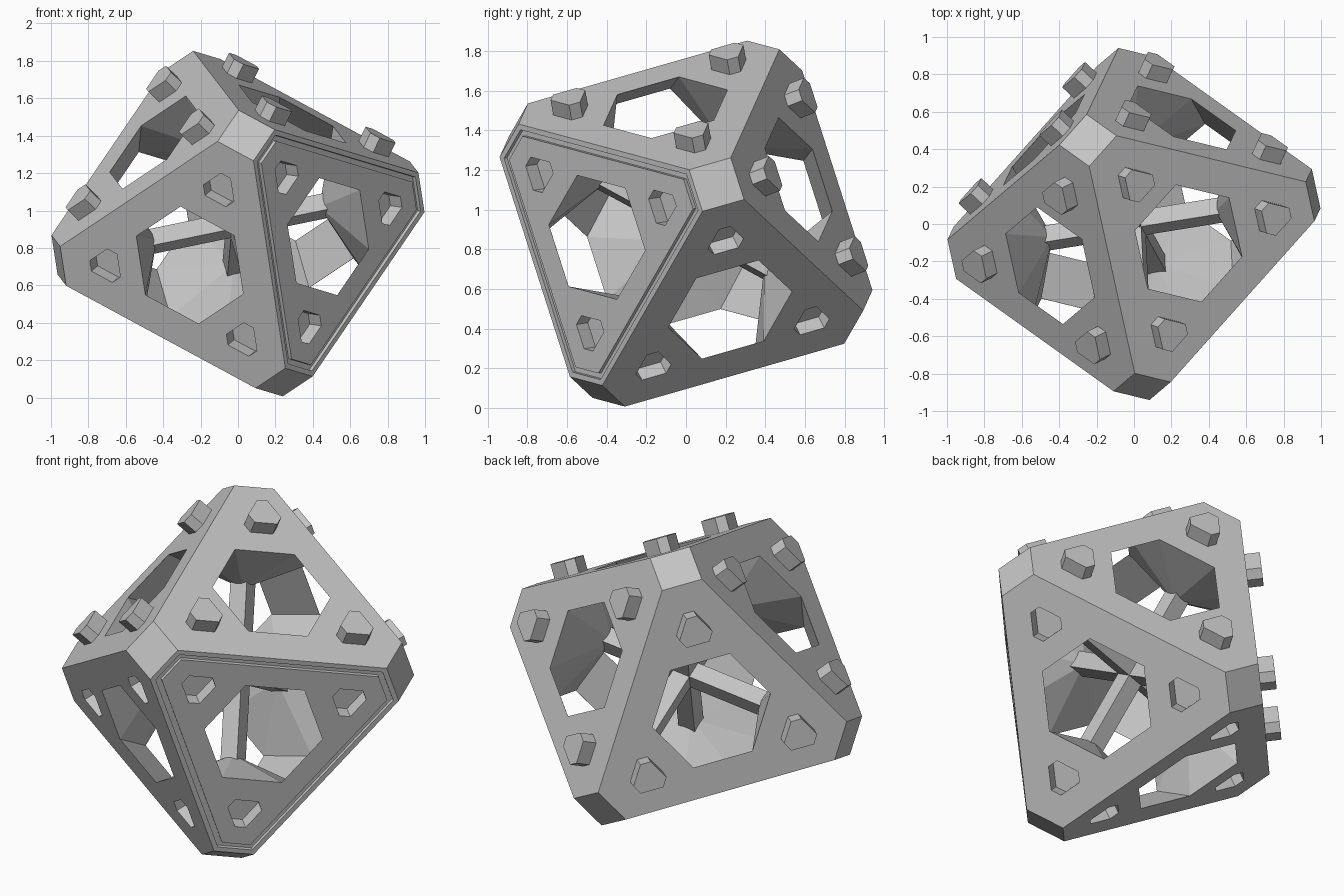
import bpy, bmesh, math
from itertools import permutations, product
from mathutils import Vector, Matrix

cube = bpy.data.objects.get("Cube")
if cube:
    bpy.data.objects.remove(cube)

SIZE = 1.148        # octahedron tip distance before truncation
CUT = 0.99          # distance of the truncated tips
WINDOW = (0.617, 0.383, 0.147)
PEG = 0.085         # peg height and socket depth

# Tilted axes of the solid
right = Vector((0.968, 0.156, 0.199)).normalized()
up = Vector((-0.242, 0.450, 0.853))
up = (up - right * up.dot(right)).normalized()
back = up.cross(right)
PLACE = Matrix.Translation((0, 0, 0.93)) @ Matrix((right, back, up)).transposed().to_4x4()

grey = bpy.data.materials.new("plain_grey")
grey.use_nodes = True
grey.diffuse_color = (0.55, 0.55, 0.55, 1)
grey.node_tree.nodes["Principled BSDF"].inputs["Base Color"].default_value = (0.55, 0.55, 0.55, 1)


def signed(values):
    """All signed permutations of three values."""
    return {tuple(s * v for s, v in zip(sg, p))
            for p in permutations(values) for sg in product((-1, 1), repeat=3)}


def hull(bm, points):
    verts = [bm.verts.new(p) for p in points]
    bmesh.ops.convex_hull(bm, input=verts)


def merge_flat(bm):
    bmesh.ops.dissolve_limit(bm, angle_limit=0.01, verts=bm.verts[:], edges=bm.edges[:])


def finish(bm, name):
    bmesh.ops.recalc_face_normals(bm, faces=bm.faces[:])
    bm.transform(PLACE)
    mesh = bpy.data.meshes.new(name)
    bm.to_mesh(mesh)
    bm.free()
    mesh.materials.append(grey)
    ob = bpy.data.objects.new(name, mesh)
    bpy.context.collection.objects.link(ob)
    return ob


def face_frame(sign):
    n = Vector(sign).normalized()
    return n, n * SIZE / math.sqrt(3)


def studs(name, signs, low, high, radius):
    """Truncated triangles near the three corners of each face."""
    bm = bmesh.new()
    for sign in signs:
        n, c = face_frame(sign)
        for axis in range(3):
            a = Vector((0, 0, 0))
            a[axis] = sign[axis]
            u = (a - n * a.dot(n)).normalized()
            v = n.cross(u)
            outline = []
            for k in range(3):
                for off in (-18, 18):
                    t = math.radians(120 * k + off)
                    outline.append(c + u * 0.49 + (u * math.cos(t) + v * math.sin(t)) * radius)
            hull(bm, [p + n * h for h in (low, high) for p in outline])
    merge_flat(bm)
    return finish(bm, name)


def carve(ob, cutter):
    mod = ob.modifiers.new("carve", "BOOLEAN")
    mod.operation = "DIFFERENCE"
    mod.solver = "EXACT"
    mod.object = cutter
    graph = bpy.context.evaluated_depsgraph_get()
    mesh = bpy.data.meshes.new_from_object(ob.evaluated_get(graph))
    ob.modifiers.clear()
    ob.data = mesh
    bpy.data.objects.remove(cutter)


# Outer shell: octahedron with cut tips
bm = bmesh.new()
hull(bm, signed((CUT, SIZE - CUT, 0)))
merge_flat(bm)
shell = finish(bm, "octahedron_frame")

# Hollow core: windows open on each face, funnels point in along each axis
bm = bmesh.new()
hull(bm, signed(WINDOW))
merge_flat(bm)
bm.normal_update()
caps = [f for f in bm.faces if len(f.verts) == 8]
windows = [f for f in bm.faces if len(f.verts) == 6]
tips = bmesh.ops.poke(bm, faces=caps)["verts"]
for v in tips:
    v.co = v.co.normalized() * 0.45
for f in bmesh.ops.extrude_discrete_faces(bm, faces=windows)["faces"]:
    n = f.calc_center_median().normalized()
    bmesh.ops.translate(bm, verts=f.verts[:], vec=n * 0.05)
carve(shell, finish(bm, "core_cutter"))

# Pegs on the upper faces, matching sockets in the lower ones
octants = list(product((-1, 1), repeat=3))
studs("pegs", [s for s in octants if s[2] > 0], -0.01, PEG, 0.095)
carve(shell, studs("socket_cutter", [s for s in octants if s[2] < 0], -PEG, 0.03, 0.097))

# Seam groove around one lower face
sign = (1, -1, -1)
n, c = face_frame(sign)
u = n.orthogonal().normalized()
v = n.cross(u)


def ring(inset, height):
    pts = [Vector([a * b for a, b in zip(sign, p)])
           for p in permutations((CUT - inset, SIZE - CUT, inset))]
    pts.sort(key=lambda p: math.atan2((p - c).dot(v), (p - c).dot(u)))
    return [p + n * height for p in pts]


bm = bmesh.new()
loops = [[bm.verts.new(p) for p in ring(i, h)]
         for i, h in ((0.022, 0.02), (0.046, 0.02), (0.046, -0.022), (0.022, -0.022))]
for k in range(4):
    a, b = loops[k], loops[(k + 1) % 4]
    for i in range(6):
        j = (i + 1) % 6
        bm.faces.new((a[i], a[j], b[j], b[i]))
carve(shell, finish(bm, "groove_cutter"))

# Square struts crossing at the centre
bm = bmesh.new()
for axis in range(3):
    half = [0.05] * 3
    half[axis] = 0.6
    hull(bm, [[s * h for s, h in zip(sg, half)] for sg in octants])
merge_flat(bm)
finish(bm, "axis_struts")
